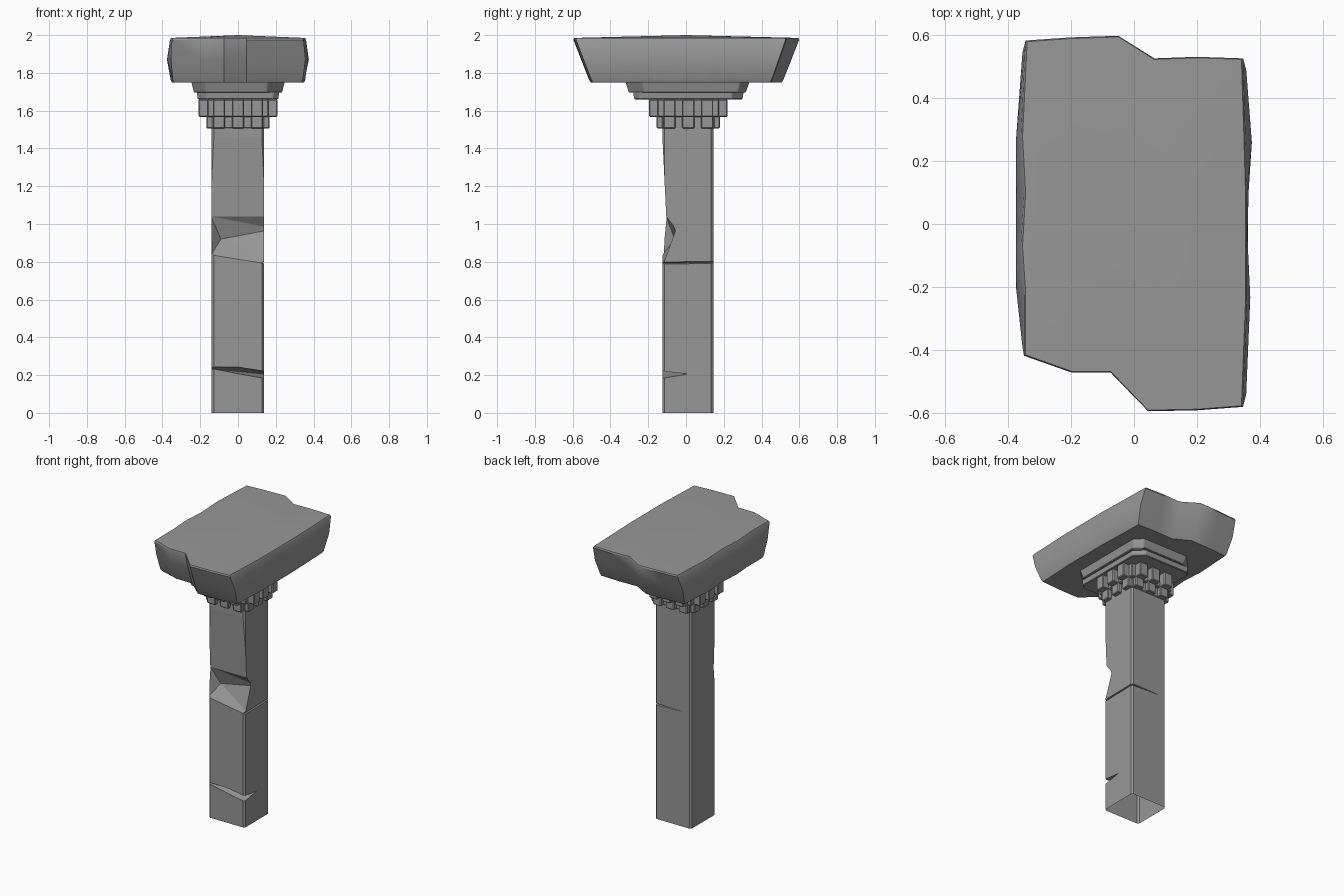
import bpy, bmesh
from mathutils import Vector

if "Cube" in bpy.data.objects:
    bpy.data.objects.remove(bpy.data.objects["Cube"])

stone = bpy.data.materials.new("grey stone")
stone.use_nodes = True
GREY = (0.31, 0.31, 0.31, 1)
stone.diffuse_color = GREY
stone.node_tree.nodes["Principled BSDF"].inputs["Base Color"].default_value = GREY


def finish(name, bm, smooth=None):
    bmesh.ops.recalc_face_normals(bm, faces=bm.faces)
    mesh = bpy.data.meshes.new(name)
    bm.to_mesh(mesh)
    bm.free()
    mesh.materials.append(stone)
    obj = bpy.data.objects.new(name, mesh)
    bpy.context.collection.objects.link(obj)
    bpy.ops.object.select_all(action="DESELECT")
    obj.select_set(True)
    bpy.context.view_layer.objects.active = obj
    if smooth:
        bpy.ops.object.shade_smooth_by_angle(angle=smooth)
    return obj


def add_box(bm, lo, hi, bevel=0.005):
    lo, hi = Vector(lo), Vector(hi)
    part = bmesh.ops.create_cube(bm, size=1)["verts"]
    for v in part:
        v.co = (lo + hi) / 2 + Vector(a * b for a, b in zip(v.co, hi - lo))
    edges = list({e for v in part for e in v.link_edges})
    bmesh.ops.bevel(bm, geom=edges, offset=bevel, segments=1, affect="EDGES")


def loft(bm, rings):
    """Skin a stack of equal-length point rings and cap both ends."""
    loops = [[bm.verts.new(p) for p in ring] for ring in rings]
    n = len(loops[0])
    for a, b in zip(loops, loops[1:]):
        for i in range(n):
            bm.faces.new((a[i], a[(i + 1) % n], b[(i + 1) % n], b[i]))
    bm.faces.new(loops[0][::-1])
    return bm.faces.new(loops[-1])


def cutter(name, points):
    bm = bmesh.new()
    verts = [bm.verts.new(p) for p in points]
    hull = bmesh.ops.convex_hull(bm, input=verts)
    bmesh.ops.delete(bm, geom=list(set(hull["geom_interior"] + hull["geom_unused"])),
                     context="VERTS")
    obj = finish(name, bm)
    obj.hide_render = True
    return obj


# Square shaft with softened corners
bm = bmesh.new()
add_box(bm, (-0.14, -0.125, -0.02), (0.138, 0.145, 1.53), 0.012)
bmesh.ops.bisect_plane(bm, geom=bm.verts[:] + bm.edges[:] + bm.faces[:],
                       plane_co=(0, 0, 0), plane_no=(0, 0, -1), clear_outer=True)
bmesh.ops.holes_fill(bm, edges=[e for e in bm.edges if e.is_boundary])
shaft = finish("shaft", bm)

# Chipped front, worn face above it, and thin cracks
cuts = [
    cutter("chip_cutter", [(-0.09, -0.06, 0.92), (0.2, -0.055, 0.975),
                           (-0.143, -0.105, 1.04), (0.2, -0.105, 1.04),
                           (-0.143, -0.126, 0.835), (0, -0.126, 0.83), (0.2, -0.126, 0.78),
                           (-0.15, -0.2, 1.04), (0.2, -0.2, 1.04),
                           (-0.15, -0.2, 0.83), (0.2, -0.2, 0.78)]),
    cutter("wear_cutter", [(x, y, z) for x in (-0.2, 0.2) for y, z in
                           ((-0.104, 1.03), (-0.12, 1.3), (-0.127, 1.5), (-0.2, 1.5), (-0.2, 1.03))]),
    cutter("base_crack_cutter", [(-0.15, -0.115, 0.235), (0.125, -0.09, 0.205),
                                 (-0.15, -0.13, 0.246), (0, -0.13, 0.243), (0.15, -0.13, 0.22),
                                 (-0.15, -0.13, 0.238), (0.15, -0.13, 0.18),
                                 (0.145, 0.01, 0.205)]),
    cutter("side_crack_cutter", [(0.145, -0.14, 0.785), (0.145, -0.14, 0.8),
                                 (0.145, 0.16, 0.79), (0.145, 0.16, 0.805),
                                 (0.12, -0.14, 0.793), (0.12, 0.16, 0.797)]),
    cutter("back_crack_cutter", [(0.15, 0.15, 0.79), (0.15, 0.15, 0.805),
                                 (0.15, 0.125, 0.797), (-0.11, 0.147, 0.8)]),
]
for cut in cuts:
    mod = shaft.modifiers.new(cut.name, "BOOLEAN")
    mod.operation = "DIFFERENCE"
    mod.solver = "EXACT"
    mod.object = cut
    bpy.ops.object.select_all(action="DESELECT")
    bpy.context.view_layer.objects.active = shaft
    shaft.select_set(True)
    bpy.ops.object.modifier_apply(modifier=mod.name)
for cut in cuts:
    bpy.data.objects.remove(cut)

# The shaft is hollow at its foot
bm = bmesh.new()
bm.from_mesh(shaft.data)
foot = [f for f in bm.faces if all(v.co.z < 0.001 for v in f.verts)]
bmesh.ops.delete(bm, geom=foot, context="FACES")
bm.to_mesh(shaft.data)
bm.free()


# Two toothed collars
def collar(name, z0, z1, core, reach):
    bm = bmesh.new()
    cy = 0.012
    add_box(bm, (-core, cy - core, z0), (core, cy + core, z1))
    for t in (-0.1, 0, 0.1):
        w = 0.032
        add_box(bm, (t - w, cy - reach, z0), (t + w, cy + reach, z1))
        add_box(bm, (-reach, cy + t - w, z0), (reach, cy + t + w, z1))
    return finish(name, bm)


collar("lower_collar", 1.505, 1.572, 0.138, 0.167)
collar("upper_collar", 1.567, 1.66, 0.162, 0.208)


# Worn plates between the collars and the slab
def plate(name, z0, z1, hx, y0, y1, chips, taper):
    a, b, c, d = chips
    ring = [(-hx + a, y0), (hx - b, y0), (hx, y0 + b), (hx, y1 - c),
            (hx - c, y1), (-hx + d, y1), (-hx, y1 - d), (-hx, y0 + a)]
    bm = bmesh.new()
    loft(bm, [[(x * taper, y * taper, z0) for x, y in ring],
              [(x, y, z1) for x, y in ring]])
    bmesh.ops.bevel(bm, geom=bm.edges[:], offset=0.004, segments=1, affect="EDGES")
    return finish(name, bm)


plate("lower_plate", 1.66, 1.702, 0.218, -0.28, 0.305, (0.05, 0.03, 0.06, 0.03), 0.98)
plate("upper_plate", 1.695, 1.765, 0.25, -0.325, 0.34, (0.07, 0.09, 0.05, 0.1), 0.93)

# Broken slab: outline with a bulge value per point for the long sides
outline = [(-0.345, 0.585, 0.01), (-0.2, 0.595, 0), (-0.05, 0.6, 0), (0.065, 0.528, 0),
           (0.2, 0.533, 0), (0.347, 0.528, 0.01), (0.355, 0.28, 0.02), (0.36, 0.1, 0.004),
           (0.36, -0.07, 0.002), (0.36, -0.25, 0.01), (0.347, -0.583, 0.01),
           (0.2, -0.594, 0), (0.045, -0.597, 0), (-0.075, -0.473, 0), (-0.2, -0.473, 0),
           (-0.35, -0.42, 0.005), (-0.35, -0.22, 0.025), (-0.36, -0.07, 0.016),
           (-0.35, 0.1, 0.025), (-0.36, 0.28, 0.016)]


def slab_ring(z, sy, sx, bulge):
    return [(x * sx + (bulge * b if x > 0 else -bulge * b), y * sy, z) for x, y, b in outline]


bm = bmesh.new()
top = loft(bm, [slab_ring(1.75, 0.845, 0.97, 0), slab_ring(1.762, 0.858, 0.985, 0.1),
                slab_ring(1.87, 0.93, 1, 1), slab_ring(1.975, 0.998, 1, 0),
                slab_ring(1.985, 0.992, 0.985, 0)])
crown = bmesh.ops.poke(bm, faces=[top])["verts"][0]
crown.co = (0, 0, 2)
finish("slab", bm, 0.6)
